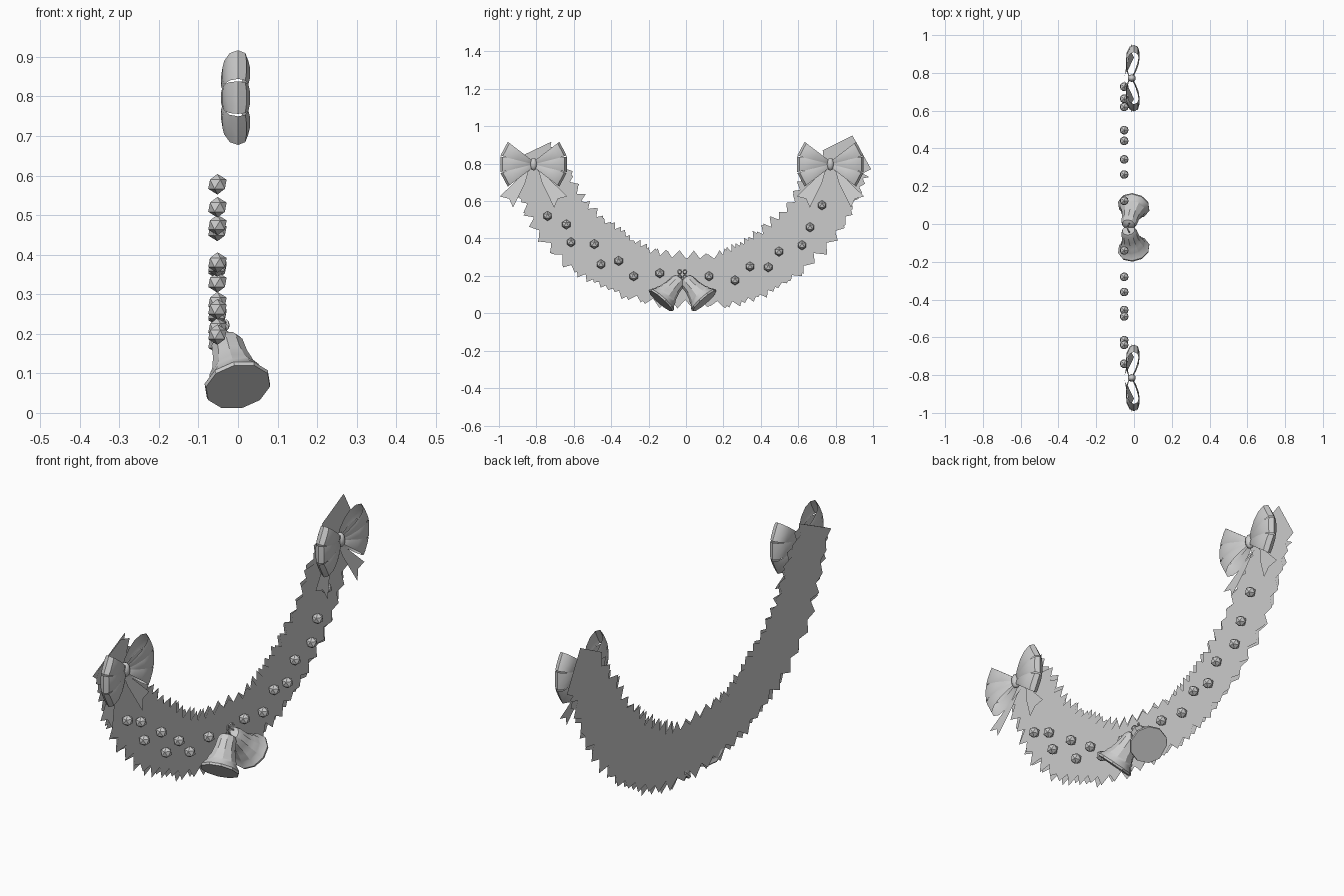
import bpy, bmesh, math, random
from mathutils import Vector, Matrix

random.seed(4)
if "Cube" in bpy.data.objects:
    bpy.data.objects.remove(bpy.data.objects["Cube"])

grey = bpy.data.materials.new("soft grey")
grey.use_nodes = True
grey.diffuse_color = (0.6, 0.6, 0.6, 1)
grey.node_tree.nodes["Principled BSDF"].inputs["Base Color"].default_value = (0.6, 0.6, 0.6, 1)


def finish(name, bm, smooth=None):
    mesh = bpy.data.meshes.new(name)
    bm.to_mesh(mesh)
    bm.free()
    mesh.materials.append(grey)
    obj = bpy.data.objects.new(name, mesh)
    bpy.context.collection.objects.link(obj)
    if smooth:
        bpy.ops.object.select_all(action='DESELECT')
        obj.select_set(True)
        bpy.context.view_layer.objects.active = obj
        bpy.ops.object.shade_smooth_by_angle(angle=math.radians(smooth))
    return obj


def skin(bm, rows, close=False):
    """Bridge rows of points with quads."""
    grid = [[bm.verts.new(p) for p in row] for row in rows]
    pairs = list(zip(grid, grid[1:]))
    if close:
        pairs.append((grid[-1], grid[0]))
    for a, b in pairs:
        for i in range(len(a) - 1):
            bm.faces.new((a[i], a[i + 1], b[i + 1], b[i]))


# Garland: flat jagged strips following a swag, as (y, z, half width)
PATH = [(-.84, .86, .12), (-.74, .65, .14), (-.66, .50, .15), (-.53, .37, .15),
        (-.37, .27, .14), (-.2, .19, .13), (0, .175, .13), (.2, .18, .13),
        (.35, .23, .14), (.5, .32, .15), (.63, .44, .15), (.74, .6, .15), (.85, .8, .12)]


def along(t):
    f = t * (len(PATH) - 1)
    i = min(int(f), len(PATH) - 2)
    return Vector(PATH[i]).lerp(Vector(PATH[i + 1]), f - i)


def garland(name, x, teeth, phase):
    bm = bmesh.new()
    rows = []
    count = teeth * 2
    for k in range(count + 1):
        t = k / count
        c = along(t)
        d = along(min(1, t + .04)) - along(max(0, t - .04))
        n = Vector((0, -d.y, d.x)).normalized()
        tip = (k + phase) % 2
        w = [c.z + (.02 if tip else -.022) + random.uniform(-.012, .012) for _ in range(2)]
        mid = Vector((x, c.x, c.y))
        rows.append((mid + n * w[0], mid, mid - n * w[1]))
    skin(bm, rows)
    return finish(name, bm)


garland("garland_front_layer", -.074, 32, 0)
garland("garland_back_layer", -.079, 29, 1)

# Square tip at one end of the garland
bm = bmesh.new()
skin(bm, [[(-.077, .89, .95), (-.077, .99, .77)], [(-.077, .73, .87), (-.077, .83, .69)]])
finish("garland_tip", bm)

# Berries dotted over the garland
BERRIES = [(-.74, .52), (-.64, .475), (-.615, .38), (-.49, .37), (-.455, .262), (-.36, .28),
           (-.28, .198), (-.14, .214), (.123, .198), (.262, .176), (.342, .25), (.44, .246),
           (.497, .33), (.62, .364), (.663, .46), (.727, .578)]
for y, z in BERRIES:
    bm = bmesh.new()
    bmesh.ops.create_icosphere(bm, subdivisions=1, radius=.026,
                               matrix=Matrix.Translation((-.052, y, z)))
    finish("berry", bm)


# Bows: three fanned hollow loops per side, two tails and a knot
def bow(name, cy, cz=.797):
    bm = bmesh.new()
    for side in (-1, 1):
        for tilt in (-28, 0, 28):
            a = math.radians(tilt)
            out = Vector((0, side * math.cos(a), math.sin(a)))
            across = Vector((0, -side * math.sin(a), math.cos(a)))
            rows = []
            for k in range(12):
                t = k * math.tau / 12
                f = (1 - math.cos(t)) / 2
                w = .012 + .029 * f
                row = []
                for v in (-1, -.5, .5, 1):
                    puff = 1 - .14 * v * v
                    x = -.018 * (1 - f) + .05 * math.sin(t) * puff * (.45 + .5 * f)
                    row.append(Vector((x, cy, cz)) + out * .178 * f + across * w * v)
                rows.append(row)
            skin(bm, rows, close=True)
        # Notched tail
        tail = [[(.0, -.01), (.012, -.02), (.025, -.03)],
                [(.075, -.07), (.06, -.085), (.045, -.1)],
                [(.18, -.172), (.13, -.185), (.11, -.232)]]
        skin(bm, [[(-.0 - .235 * (.232 + dz), cy + side * dy, cz + dz) for dy, dz in row]
                  for row in tail])
    finish(name, bm, 40)
    bm = bmesh.new()
    bmesh.ops.create_uvsphere(bm, u_segments=10, v_segments=6, radius=1,
                              matrix=Matrix.Translation((-.012, cy, cz))
                              @ Matrix.Diagonal((.022, .02, .034, 1)))
    finish(name + "_knot", bm, 50)


bow("left_end_bow", -.815)
bow("right_end_bow", .772)


# Bells: ten-sided turned profile (radius, distance from crown) with a closed mouth
BELL = [(.012, -.006), (.034, .004), (.042, .02), (.046, .06), (.056, .1),
        (.066, .118), (.068, .128), (.086, .152), (.084, .162)]


def bell(name, crown, mouth):
    axis = (Vector(mouth) - Vector(crown)).normalized()
    turn = axis.to_track_quat('Z', 'Y').to_matrix().to_4x4()
    place = Matrix.Translation(Vector(mouth) - axis * .162) @ turn
    bm = bmesh.new()
    rings = []
    for r, h in BELL:
        rings.append([bm.verts.new(place @ Vector((r * math.cos(i * math.tau / 10),
                                                   r * math.sin(i * math.tau / 10), h)))
                      for i in range(10)])
    for a, b in zip(rings, rings[1:]):
        for i in range(10):
            j = (i + 1) % 10
            bm.faces.new((a[i], a[j], b[j], b[i]))
    bm.faces.new(rings[0][::-1])
    bm.faces.new(rings[-1])
    finish(name, bm, 30)


for name, s in (("left_bell", -1), ("right_bell", 1)):
    bell(name, (-.03, -.018 + s * .012, .185), (.0, -.018 + s * .118, .066))
    # Hanging rings above each bell
    for z in (.195, .222):
        bpy.ops.mesh.primitive_torus_add(major_segments=8, minor_segments=4, major_radius=.011,
                                         minor_radius=.004, location=(-.03, -.02 + s * .014, z),
                                         rotation=(s * .5, math.pi / 2, 0))
        ring = bpy.context.object
        ring.name = name + "_ring"
        ring.data.materials.append(grey)
